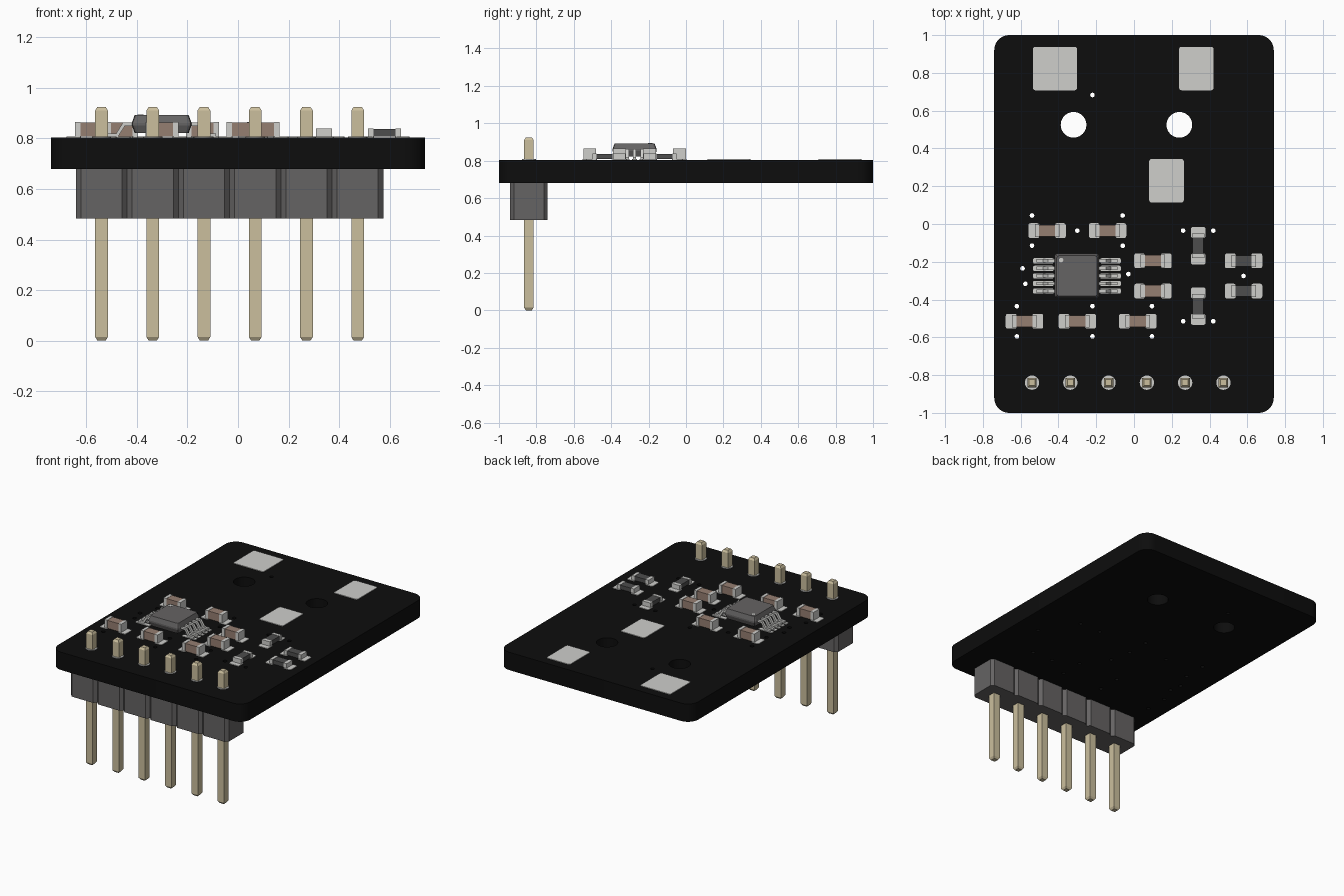
import bpy, bmesh, math
from mathutils import Vector

if "Cube" in bpy.data.objects:
    bpy.data.objects.remove(bpy.data.objects["Cube"])

TOP, BOTTOM = 0.804, 0.68


def material(name, r, g, b):
    m = bpy.data.materials.new(name)
    m.diffuse_color = (r, g, b, 1)
    m.use_nodes = True
    m.node_tree.nodes["Principled BSDF"].inputs["Base Color"].default_value = m.diffuse_color
    return m


BLACK = material("board black", 0.004, 0.004, 0.004)
TIN = material("tin grey", 0.62, 0.62, 0.60)
PLASTIC = material("plastic grey", 0.13, 0.125, 0.125)
GOLD = material("pin gold", 0.60, 0.52, 0.34)
BROWN = material("ceramic brown", 0.30, 0.21, 0.165)
DARK = material("resistor grey", 0.075, 0.075, 0.075)


def add(name, mesh, mat):
    mesh.materials.clear()
    mesh.materials.append(mat)
    ob = bpy.data.objects.new(name, mesh)
    bpy.context.collection.objects.link(ob)
    return ob


def from_bm(name, bm, mat):
    bmesh.ops.recalc_face_normals(bm, faces=bm.faces)
    mesh = bpy.data.meshes.new(name)
    bm.to_mesh(mesh)
    bm.free()
    return add(name, mesh, mat)


def circle(x, y, r, n):
    return [(x + r * math.cos(2 * math.pi * i / n), y + r * math.sin(2 * math.pi * i / n))
            for i in range(n)]


def round_rect(cx, cy, hx, hy, r, n=6):
    pts = []
    for k, (sx, sy) in enumerate([(1, 1), (-1, 1), (-1, -1), (1, -1)]):
        for i in range(n + 1):
            a = (k + i / n) * math.pi / 2
            pts.append((cx + sx * (hx - r) + r * math.cos(a), cy + sy * (hy - r) + r * math.sin(a)))
    return pts


def plate(name, loops, z0, z1, mat):
    """Extruded flat shape; inner loops become holes."""
    cu = bpy.data.curves.new(name, 'CURVE')
    cu.dimensions, cu.fill_mode, cu.extrude = '2D', 'BOTH', (z1 - z0) / 2
    for pts in loops:
        s = cu.splines.new('POLY')
        s.points.add(len(pts) - 1)
        for p, (x, y) in zip(s.points, pts):
            p.co = (x, y, 0, 1)
        s.use_cyclic_u = True
    tmp = bpy.data.objects.new(name + " outline", cu)
    bpy.context.collection.objects.link(tmp)
    dg = bpy.context.evaluated_depsgraph_get()
    mesh = bpy.data.meshes.new_from_object(tmp.evaluated_get(dg))
    bpy.data.objects.remove(tmp)
    bm = bmesh.new()
    bm.from_mesh(mesh)
    bmesh.ops.remove_doubles(bm, verts=bm.verts, dist=1e-5)
    bmesh.ops.translate(bm, verts=bm.verts, vec=(0, 0, (z0 + z1) / 2))
    return from_bm(name, bm, mat)


def loft(bm, rings):
    """Closed solid through stacked rings of points."""
    vs = [[bm.verts.new(p) for p in ring] for ring in rings]
    n = len(vs[0])
    for a, b in zip(vs, vs[1:]):
        for i in range(n):
            bm.faces.new((a[i], a[(i + 1) % n], b[(i + 1) % n], b[i]))
    bm.faces.new(vs[0])
    bm.faces.new(vs[-1])


def block(bm, cx, cy, hx, hy, z0, z1):
    c = [(cx - hx, cy - hy), (cx + hx, cy - hy), (cx + hx, cy + hy), (cx - hx, cy + hy)]
    loft(bm, [[(x, y, z) for x, y in c] for z in (z0, z1)])


# Circuit board with mounting holes and vias
vias = [(-.22, .683), (-.30, -.035), (-.59, -.235), (-.575, -.317), (-.03, -.265), (.58, -.275)]
for x in (-.54, -.06):
    vias += [(x, .045), (x, -.115)]
for x in (.26, .42):
    vias += [(x, -.035), (x, -.515)]
for x in (-.62, -.22, .095):
    vias += [(x, -.435), (x, -.595)]
holes = [circle(-.32, .525, .068, 40), circle(.24, .525, .068, 40)]
holes += [circle(x, y, .0125, 12) for x, y in vias]
plate("circuit_board", [round_rect(0, 0, .74, 1, .08, 10)] + holes, BOTTOM, TOP, BLACK)

# Large solder pads
for i, (x, y, hx, hy) in enumerate([(-.418, .823, .117, .115), (.33, .823, .091, .115),
                                    (.172, .229, .092, .115)]):
    plate(f"large_pad_{i}", [round_rect(x, y, hx, hy, .012, 3)], TOP - .002, TOP + .004, TIN)


# Small two-terminal chips with their pads
def chip(name, x, y, vertical, height, mat, hy, end):
    body, ends, pads = bmesh.new(), bmesh.new(), bmesh.new()
    block(body, 0, 0, .062, hy - .003, TOP + .004, TOP + height - .002)
    for s in (-1, 1):
        block(ends, s * (.065 - end / 2), 0, end / 2, hy, TOP + .003, TOP + height)
        loft(pads, [[(px, py, z) for px, py in round_rect(s * .07, 0, .029, .039, .01, 3)]
                    for z in (TOP - .002, TOP + .004)])
    for part, bm, m in (("body", body, mat), ("terminals", ends, TIN), ("pads", pads, TIN)):
        ob = from_bm(f"{name}_{part}", bm, m)
        ob.location = (x, y, 0)
        if vertical:
            ob.rotation_euler.z = math.pi / 2


for i, (x, y) in enumerate([(-.46, -.035), (-.14, -.035), (.10, -.195), (.10, -.355),
                            (-.58, -.515), (-.30, -.515), (.02, -.515)]):
    chip(f"capacitor_{i}", x, y, False, .061, BROWN, .034, .022)
for i, (x, y, v) in enumerate([(.58, -.195, 0), (.58, -.355, 0), (.34, -.115, 1), (.34, -.435, 1)]):
    chip(f"resistor_{i}", x, y, v, .035, DARK, .032, .022)

# Integrated circuit body: tapered above and below its middle line
CX, CY = -.302, -.275
bm = bmesh.new()
loft(bm, [[(x, y, z) for x, y in round_rect(CX, CY, h, h, .012, 2)]
          for h, z in ((.107, .822), (.118, .852), (.118, .862), (.107, .892))])
from_bm("ic_body", bm, PLASTIC)
plate("ic_marker_dot", [circle(CX - .084, CY + .084, .012, 16)], .890, .894, TIN)

# Gull-wing leads and their pads
leads, pads = bmesh.new(), bmesh.new()
side = [(.105, .850), (.145, .850), (.172, .808), (.215, .808),
        (.215, .820), (.180, .820), (.153, .863), (.105, .863)]
for s in (-1, 1):
    for k in range(-2, 3):
        y = CY + k * .04
        loft(leads, [[(CX + s * d, y + e, z) for d, z in side] for e in (-.009, .009)])
        loft(pads, [[(px, py, z) for px, py in round_rect(CX + s * .178, y, .054, .014, .006, 2)]
                    for z in (TOP - .002, TOP + .004)])
from_bm("ic_leads", leads, TIN)
from_bm("ic_pads", pads, TIN)

# Pin header: chamfered housing cells, square pins and pad rings
housing, pins = bmesh.new(), bmesh.new()
HY, STEP = -.84, .2027
for i in range(6):
    x = -.54 + i * STEP
    hx, hy, c = STEP / 2, .1, .02
    cell = [(hx, hy - c), (hx - c, hy), (c - hx, hy), (-hx, hy - c),
            (-hx, c - hy), (c - hx, -hy), (hx - c, -hy), (hx, c - hy)]
    loft(housing, [[(x + a, HY + b, z) for a, b in cell] for z in (.483, BOTTOM)])
    loft(pins, [[(x + sx * h, HY + sy * h, z) for sx, sy in ((-1, -1), (1, -1), (1, 1), (-1, 1))]
                for h, z in ((.016, 0), (.025, .014), (.025, .911), (.016, .925))])
    plate(f"pin_pad_{i}", [circle(x, HY, .038, 24)], TOP - .002, TOP + .004, TIN)
from_bm("header_housing", housing, PLASTIC)
from_bm("header_pins", pins, GOLD)
